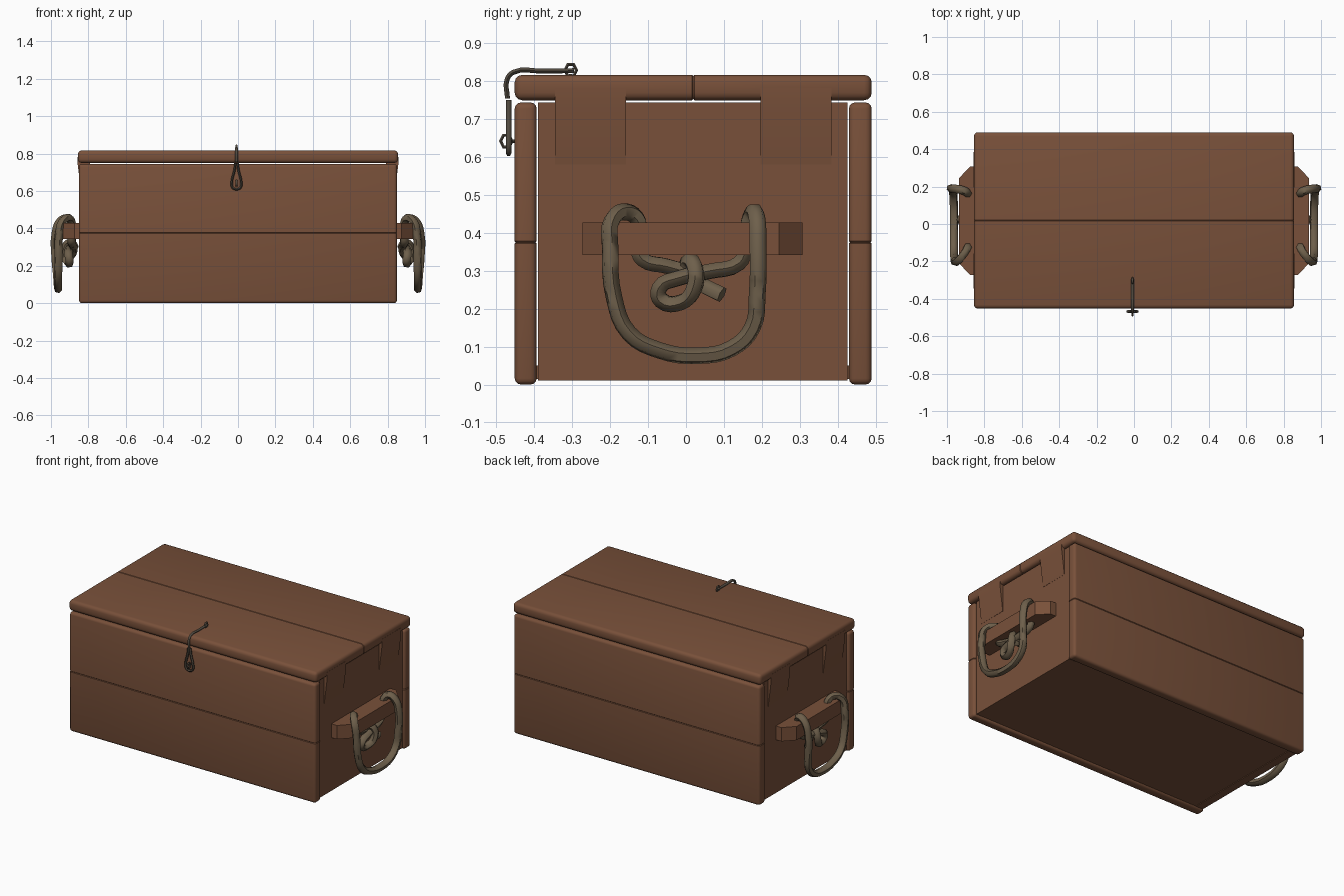
import bpy, bmesh, math
from mathutils import Vector

if "Cube" in bpy.data.objects:
    bpy.data.objects.remove(bpy.data.objects["Cube"])


def material(name, rgb):
    m = bpy.data.materials.new(name)
    m.diffuse_color = (*rgb, 1)
    m.use_nodes = True
    m.node_tree.nodes["Principled BSDF"].inputs["Base Color"].default_value = m.diffuse_color
    return m


WOOD = material("brown wood", (0.19, 0.081, 0.042))
ROPE = material("tan rope", (0.155, 0.115, 0.07))
IRON = material("dark iron", (0.085, 0.07, 0.052))


def finish(name, bm, mat, angle=40):
    bmesh.ops.recalc_face_normals(bm, faces=bm.faces)
    me = bpy.data.meshes.new(name)
    bm.to_mesh(me)
    bm.free()
    me.materials.append(mat)
    ob = bpy.data.objects.new(name, me)
    bpy.context.collection.objects.link(ob)
    bpy.ops.object.select_all(action='DESELECT')
    ob.select_set(True)
    bpy.context.view_layer.objects.active = ob
    bpy.ops.object.shade_smooth_by_angle(angle=math.radians(angle))
    return ob


def plank(name, lo, hi, bevel=0.0, seam=None, seam_bevel=0.003):
    """Box board; edges on the seam plane (axis, value) get only a tiny bevel."""
    bm = bmesh.new()
    bmesh.ops.create_cube(bm, size=1)
    for v in bm.verts:
        v.co = Vector([(a + b) / 2 + c * (b - a) for a, b, c in zip(lo, hi, v.co)])

    def on_seam(e):
        return seam and all(abs(v.co[seam[0]] - seam[1]) < 1e-4 for v in e.verts)

    if bevel:
        edges = [e for e in bm.edges if not on_seam(e)]
        bmesh.ops.bevel(bm, geom=edges, offset=bevel, segments=3, profile=0.5,
                        affect='EDGES', clamp_overlap=True)
        edges = [e for e in bm.edges if on_seam(e)]
        if edges:
            bmesh.ops.bevel(bm, geom=edges, offset=seam_bevel, segments=1,
                            affect='EDGES', clamp_overlap=True)
    return finish(name, bm, WOOD)


def prism(name, pts, axis, a, b):
    """Extrude a 2D outline along an axis (1 = y with xz points, 2 = z with xy points)."""
    bm = bmesh.new()

    def at(p, t):
        return (p[0], t, p[1]) if axis == 1 else (p[0], p[1], t)

    low = [bm.verts.new(at(p, a)) for p in pts]
    top = [bm.verts.new(at(p, b)) for p in pts]
    bm.faces.new(low)
    bm.faces.new(top)
    n = len(pts)
    for i in range(n):
        bm.faces.new((low[i], low[(i + 1) % n], top[(i + 1) % n], top[i]))
    return finish(name, bm, WOOD, 20)


def tube(name, pts, radius, mat, smooth=True, cyclic=False, sides=1):
    cu = bpy.data.curves.new(name, 'CURVE')
    cu.dimensions = '3D'
    cu.bevel_depth = radius
    cu.bevel_resolution = sides
    cu.resolution_u = 4
    cu.use_fill_caps = True
    if smooth:
        sp = cu.splines.new('BEZIER')
        sp.bezier_points.add(len(pts) - 1)
        for bp, p in zip(sp.bezier_points, pts):
            bp.co = p
            bp.handle_left_type = bp.handle_right_type = 'AUTO'
    else:
        sp = cu.splines.new('POLY')
        sp.points.add(len(pts) - 1)
        for q, p in zip(sp.points, pts):
            q.co = (*p, 1)
    sp.use_cyclic_u = cyclic
    tmp = bpy.data.objects.new(name + "_path", cu)
    bpy.context.collection.objects.link(tmp)
    bpy.context.view_layer.update()
    me = bpy.data.meshes.new_from_object(tmp.evaluated_get(bpy.context.evaluated_depsgraph_get()))
    bm = bmesh.new()
    bm.from_mesh(me)
    bpy.data.objects.remove(tmp)
    bpy.data.meshes.remove(me)
    for f in bm.faces:
        f.material_index = 0
    return finish(name, bm, mat, 60)


# Front and back walls: two boards each
for side, y0, y1 in (("front", -0.452, -0.394), ("back", 0.43, 0.49)):
    plank(side + "_lower_board", (-0.85, y0, 0), (0.85, y1, 0.375), 0.016, (2, 0.375))
    plank(side + "_upper_board", (-0.85, y0, 0.375), (0.85, y1, 0.744), 0.016, (2, 0.375))

# Lid boards and floor
plank("lid_front_board", (-0.856, -0.452, 0.75), (0.856, 0.019, 0.817), 0.02, (1, 0.019))
plank("lid_back_board", (-0.856, 0.019, 0.75), (0.856, 0.49, 0.817), 0.02, (1, 0.019))
plank("floor_board", (-0.83, -0.394, 0.014), (0.83, 0.43, 0.05))

for s, side in ((1, "right"), (-1, "left")):
    # End walls: three stacked boards
    for i, (z0, z1) in enumerate(((0.01, 0.25), (0.25, 0.5), (0.5, 0.744))):
        x0, x1 = sorted((s * 0.785, s * 0.836))
        plank(f"{side}_end_board_{i + 1}", (x0, -0.39, z0), (x1, 0.426, z1))

    # Tapered lid cleats
    for i, (y0, y1) in enumerate(((-0.345, -0.158), (0.196, 0.384))):
        prism(f"{side}_lid_cleat_{i + 1}",
              [(s * x, z) for x, z in ((0.79, 0.58), (0.837, 0.58), (0.857, 0.74),
                                       (0.857, 0.782), (0.79, 0.782))], 1, y0, y1)

    # Handle block with slanted ends
    prism(side + "_handle_block",
          [(s * x, y) for x, y in ((0.83, -0.273), (0.875, -0.273), (0.936, -0.21),
                                   (0.936, 0.245), (0.875, 0.308), (0.83, 0.308))], 2, 0.342, 0.428)

    # Rope: through the block, round the hanging loop and back, as (x, y, z)
    loop = [(0.89, -0.13, 0.345), (0.89, -0.125, 0.43), (0.905, -0.155, 0.455),
            (0.94, -0.195, 0.435), (0.957, -0.2, 0.36), (0.96, -0.19, 0.23),
            (0.962, -0.15, 0.135), (0.962, -0.07, 0.09), (0.962, 0.03, 0.076),
            (0.964, 0.12, 0.095), (0.968, 0.175, 0.15), (0.976, 0.188, 0.24),
            (0.976, 0.19, 0.37), (0.95, 0.187, 0.44), (0.91, 0.178, 0.455),
            (0.89, 0.165, 0.43), (0.89, 0.16, 0.345)]
    # Two rope tails tied in a knot below the block
    tail_a = [(0.89, -0.13, 0.36), (0.89, -0.115, 0.33), (0.885, -0.05, 0.312),
              (0.88, 0.0, 0.295), (0.885, 0.04, 0.265), (0.905, 0.095, 0.237)]
    tail_b = [(0.89, 0.16, 0.36), (0.89, 0.14, 0.32), (0.9, 0.06, 0.298),
              (0.905, -0.02, 0.28), (0.905, -0.07, 0.255), (0.9, -0.065, 0.222),
              (0.91, -0.01, 0.218), (0.925, 0.02, 0.25), (0.92, 0.025, 0.305),
              (0.895, 0.01, 0.325), (0.87, -0.005, 0.29)]
    for part, pts in (("handle_loop", loop), ("knot_tail", tail_a), ("knot_wrap", tail_b)):
        tube(f"{side}_rope_{part}", [(s * x, y, z) for x, y, z in pts], 0.0225, ROPE)

# Wire latch: arm over the lid edge, ending in a teardrop loop
LX = -0.008
tube("latch_arm", [(LX, -0.295, 0.828), (LX, -0.38, 0.827), (LX, -0.455, 0.824),
                   (LX, -0.472, 0.805), (LX, -0.471, 0.755)], 0.0075, IRON)
half = [(0.006, 0.75), (0.011, 0.71), (0.025, 0.65), (0.021, 0.618)]
drop = half + [(0, 0.609)] + [(-x, z) for x, z in reversed(half)]
tube("latch_teardrop", [(LX + x, -0.468, z) for x, z in drop], 0.007, IRON)

# Hexagonal wire eyes that hold the latch, with shanks into the wood
for name, y, z, foot in (("lid_eye", -0.304, 0.829, (LX, -0.304, 0.79)),
                         ("front_eye", -0.474, 0.642, (LX, -0.43, 0.642))):
    ring = [(LX, y + 0.015 * math.cos(k * math.pi / 3), z + 0.018 * math.sin(k * math.pi / 3))
            for k in range(6)]
    tube(name, ring, 0.005, IRON, smooth=False, cyclic=True)
    tube(name + "_shank", [(LX, y, z - 0.01 if z > 0.8 else z), foot], 0.005, IRON, smooth=False)
